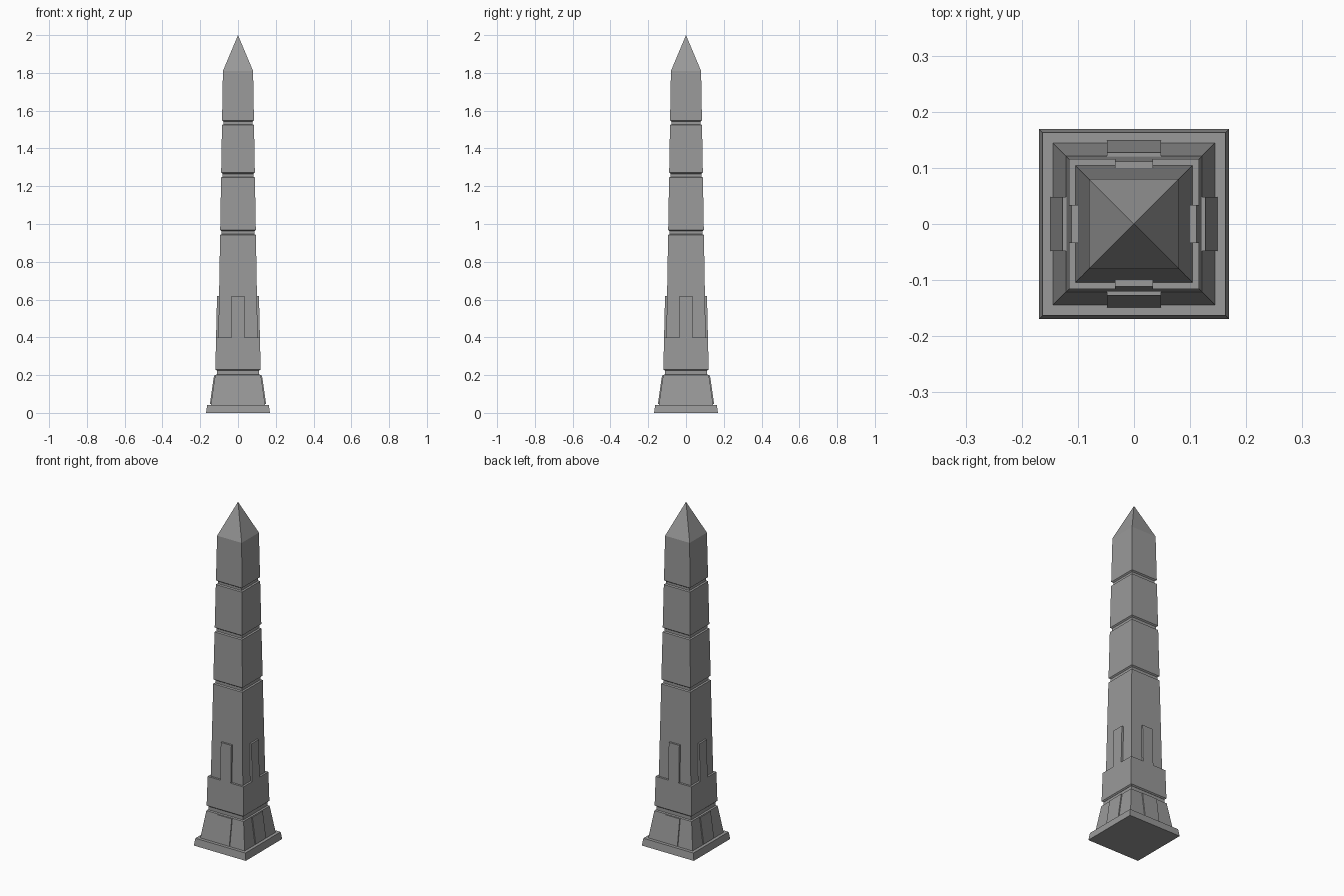
import bpy
import bmesh
from math import pi
from mathutils import Matrix

if "Cube" in bpy.data.objects:
    bpy.data.objects.remove(bpy.data.objects["Cube"], do_unlink=True)

stone = bpy.data.materials.new("grey stone")
stone.use_nodes = True
GREY = (0.32, 0.32, 0.32, 1)
stone.diffuse_color = GREY
stone.node_tree.nodes["Principled BSDF"].inputs["Base Color"].default_value = GREY


def finish(name, bm):
    bmesh.ops.recalc_face_normals(bm, faces=bm.faces)
    mesh = bpy.data.meshes.new(name)
    bm.to_mesh(mesh)
    bm.free()
    mesh.materials.append(stone)
    obj = bpy.data.objects.new(name, mesh)
    bpy.context.collection.objects.link(obj)
    return obj


def square_tower(name, profile):
    """Stack square rings given as (half width, height); zero width is a point."""
    bm = bmesh.new()
    rings = []
    for h, z in profile:
        corners = [(-h, -h), (h, -h), (h, h), (-h, h)] if h else [(0, 0)]
        rings.append([bm.verts.new((x, y, z)) for x, y in corners])
    bm.faces.new(rings[0])
    for low, high in zip(rings, rings[1:]):
        for i in range(4):
            j = (i + 1) % 4
            top = [high[j], high[i]] if len(high) == 4 else [high[0]]
            bm.faces.new([low[i], low[j]] + top)
    if len(rings[-1]) == 4:
        bm.faces.new(rings[-1])
    return finish(name, bm)


def four_panels(name, half, section):
    """Extrude a (distance, height) section sideways and repeat it on four sides."""
    for side, label in enumerate(("front", "left", "back", "right")):
        bm = bmesh.new()
        ends = [[bm.verts.new((x, -d, z)) for d, z in section] for x in (-half, half)]
        for end in ends:
            bm.faces.new(end)
        for i in range(len(section)):
            j = (i + 1) % len(section)
            bm.faces.new([ends[0][i], ends[0][j], ends[1][j], ends[1][i]])
        bm.transform(Matrix.Rotation(side * pi / 2, 4, "Z"))
        finish(f"{label}_{name}", bm)


# Stepped base
square_tower("base_plate", [(0.169, 0), (0.163, 0.042)])
square_tower("pedestal", [(0.144, 0.042), (0.121, 0.2), (0.112, 0.203)])
square_tower("pedestal_neck", [(0.112, 0.195), (0.112, 0.235)])
square_tower("lower_block", [(0.113, 0.224), (0.12, 0.23), (0.116, 0.4)])


# Tapering shaft, cut by three narrow grooves
def shaft_half(z):
    return 0.104 - (z - 0.4) * 0.0171


profile = [(shaft_half(0.4), 0.395)]
for low, high in ((0.942, 0.968), (1.246, 1.272), (1.524, 1.548)):
    inner = shaft_half(low) - 0.008
    profile += [(shaft_half(low), low), (inner, low + 0.004),
                (inner, high - 0.006), (shaft_half(high), high)]
profile += [(shaft_half(1.81), 1.81), (0, 2)]
square_tower("shaft", profile)

# Raised panels and pilasters
four_panels("pedestal_panel", 0.048,
            [(0.13, 0.046), (0.149, 0.046), (0.127, 0.198), (0.115, 0.198)])
four_panels("pilaster", 0.034,
            [(0.095, 0.398), (0.116, 0.4), (0.111, 0.62), (0.095, 0.62)])
